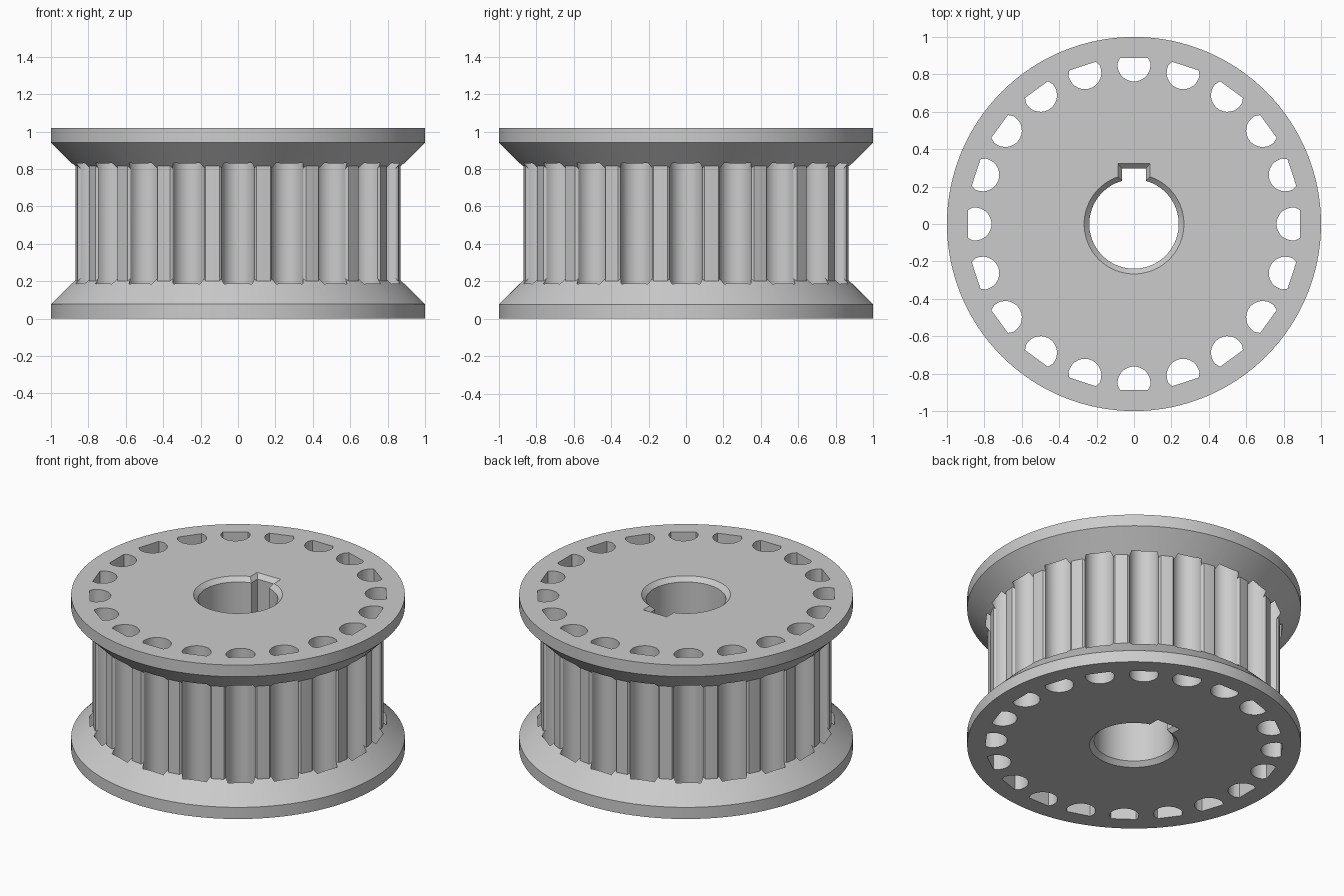
import bpy, bmesh
from math import sin, cos, pi, asin, sqrt, tau

cube = bpy.data.objects.get("Cube")
if cube:
    bpy.data.objects.remove(cube, do_unlink=True)

HEIGHT, RIM, TEETH = 1.018, 0.077, 20
BODY_R, GROOVE_R, GROOVE_Y = 0.875, 0.088, 0.85

steel = bpy.data.materials.new("grey_steel")
steel.use_nodes = True
colour = (0.6, 0.6, 0.6, 1)
steel.diffuse_color = colour
steel.node_tree.nodes["Principled BSDF"].inputs["Base Color"].default_value = colour


def turn(p, a):
    return p[0] * cos(a) - p[1] * sin(a), p[0] * sin(a) + p[1] * cos(a)


def circle(r, n=128):
    return [(r * cos(tau * i / n), r * sin(tau * i / n)) for i in range(n)]


def loft(bm, levels):
    """Closed solid through matching outlines, given as (z, points)."""
    rings = [[bm.verts.new((x, y, z)) for x, y in pts] for z, pts in levels]
    n = len(rings[0])
    for low, high in zip(rings, rings[1:]):
        for i in range(n):
            j = (i + 1) % n
            bm.faces.new((low[i], low[j], high[j], high[i]))
    bm.faces.new(rings[0][::-1])
    bm.faces.new(rings[-1])


def solid(name, *lofts):
    bm = bmesh.new()
    for levels in lofts:
        loft(bm, levels)
    bmesh.ops.recalc_face_normals(bm, faces=bm.faces)
    mesh = bpy.data.meshes.new(name)
    bm.to_mesh(mesh)
    bm.free()
    mesh.materials.append(steel)
    ob = bpy.data.objects.new(name, mesh)
    bpy.context.collection.objects.link(ob)
    return ob


def combine(target, tool, operation):
    bpy.context.view_layer.objects.active = target
    mod = target.modifiers.new(operation.lower(), "BOOLEAN")
    mod.operation, mod.solver, mod.object = operation, "EXACT", tool
    bpy.ops.object.modifier_apply(modifier=mod.name)
    bpy.data.objects.remove(tool, do_unlink=True)


# Toothed drum: lands with rounded shoulders
outline = []
start = asin(0.1 / BODY_R)
for k in range(TEETH):
    a = tau * k / TEETH
    outline += [turn(p, a) for p in ((0.1, sqrt(BODY_R ** 2 - 0.01)), (0.092, 0.864),
                                     (0.085, 0.853), (-0.085, 0.853), (-0.092, 0.864))]
    outline += [turn((0, BODY_R), a + start + (tau / TEETH - 2 * start) * i / 4) for i in range(4)]
pulley = solid("toothed_pulley", [(0.12, outline), (HEIGHT - 0.12, outline)])

# Tapered flanges, top and bottom
depth = 0.25
profile = [(0, 1), (RIM, 1), (depth, 1 - (depth - RIM))]
combine(pulley, solid("bottom_flange", [(z, circle(r)) for z, r in profile]), "UNION")
combine(pulley, solid("top_flange", [(HEIGHT - z, circle(r)) for z, r in profile]), "UNION")

# Round-bottomed grooves running through drum and flanges
groove = [(0.075, 0.888), (-0.075, 0.888), (-GROOVE_R, 0.86)]
groove += [(-GROOVE_R * cos(pi * i / 16), GROOVE_Y - GROOVE_R * sin(pi * i / 16)) for i in range(17)]
groove += [(GROOVE_R, 0.86)]
cuts = []
for k in range(TEETH):
    pts = [turn(p, tau * k / TEETH) for p in groove]
    cuts.append([(-0.1, pts), (HEIGHT + 0.1, pts)])
combine(pulley, solid("groove_cutter", *cuts), "DIFFERENCE")


# Bore with keyway, chamfered at both ends
def bore(grow):
    r, half, top = 0.239 + grow, 0.064 + 0.8 * grow, 0.296 + grow
    a = pi / 2 + asin(half / r)
    sweep = tau - 2 * asin(half / r)
    pts = [(r * cos(a + sweep * i / 72), r * sin(a + sweep * i / 72)) for i in range(73)]
    return pts + [(half, top), (-half, top)]


c = 0.028
combine(pulley, solid("bore_cutter", [(-c, bore(2 * c)), (c, bore(0)),
                                      (HEIGHT - c, bore(0)), (HEIGHT + c, bore(2 * c))]), "DIFFERENCE")

# Smooth curved walls, crisp edges
bpy.ops.object.select_all(action="DESELECT")
pulley.select_set(True)
bpy.context.view_layer.objects.active = pulley
bpy.ops.object.shade_smooth_by_angle(angle=0.45)
